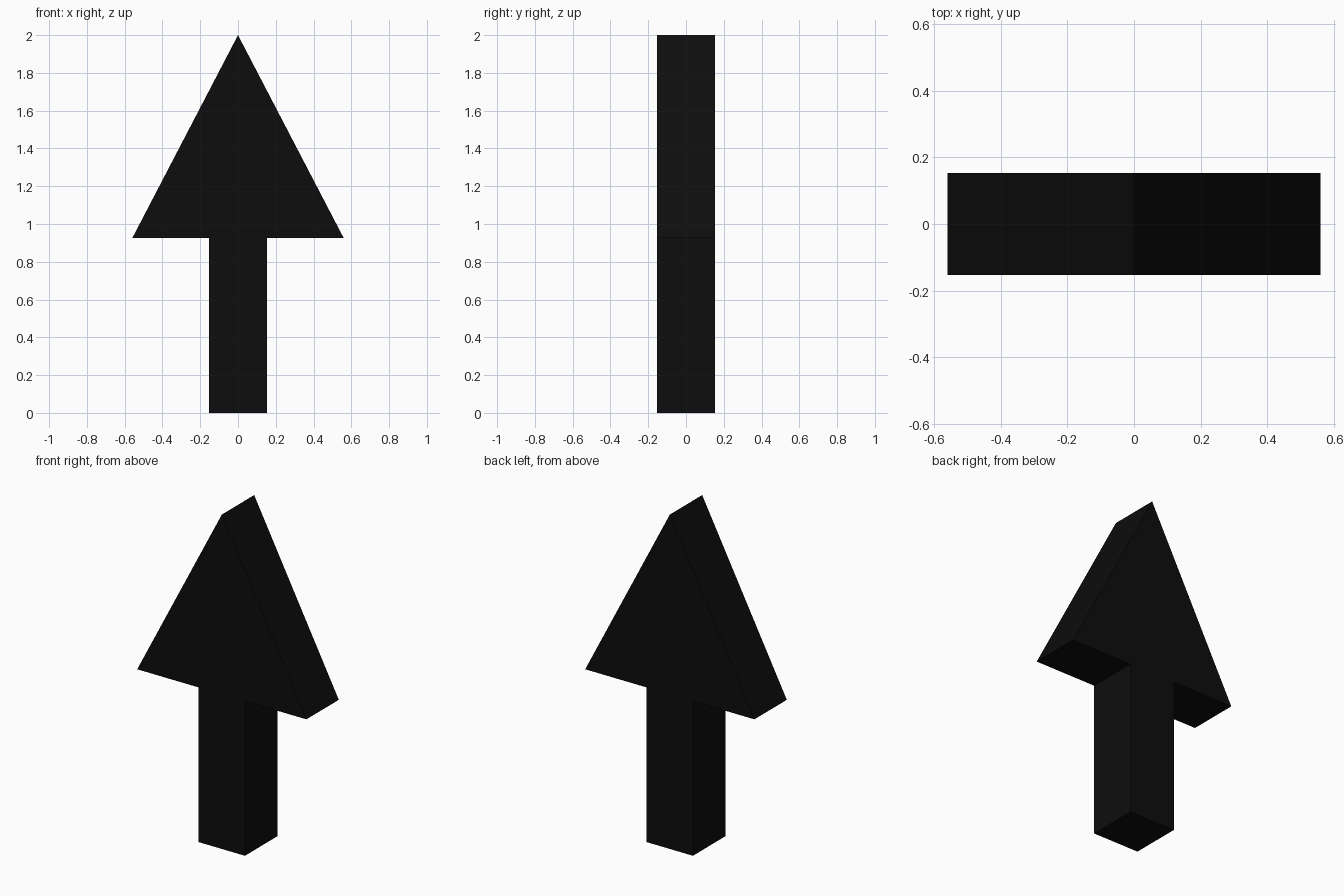
import bpy, bmesh
from mathutils import Vector

if "Cube" in bpy.data.objects:
    bpy.data.objects.remove(bpy.data.objects["Cube"])

SHAFT, HEAD, NECK, TIP, DEPTH = 0.153, 0.56, 0.925, 2.0, 0.153

black = bpy.data.materials.new("black")
black.diffuse_color = (0.004, 0.004, 0.004, 1)
black.use_nodes = True
black.node_tree.nodes["Principled BSDF"].inputs["Base Color"].default_value = black.diffuse_color

# Right half of the arrow outline, mirrored to the left, then extruded front to back
half = [(SHAFT, 0), (SHAFT, NECK), (HEAD, NECK)]
outline = half + [(0, TIP)] + [(-x, z) for x, z in reversed(half)]

bm = bmesh.new()
front = bm.faces.new([bm.verts.new((x, -DEPTH, z)) for x, z in outline])
result = bmesh.ops.extrude_face_region(bm, geom=[front], use_keep_orig=True)
back = [v for v in result["geom"] if isinstance(v, bmesh.types.BMVert)]
bmesh.ops.translate(bm, verts=back, vec=Vector((0, 2 * DEPTH, 0)))
bmesh.ops.recalc_face_normals(bm, faces=bm.faces)

mesh = bpy.data.meshes.new("arrow")
bm.to_mesh(mesh)
bm.free()
mesh.materials.append(black)
arrow = bpy.data.objects.new("arrow", mesh)
bpy.context.collection.objects.link(arrow)
